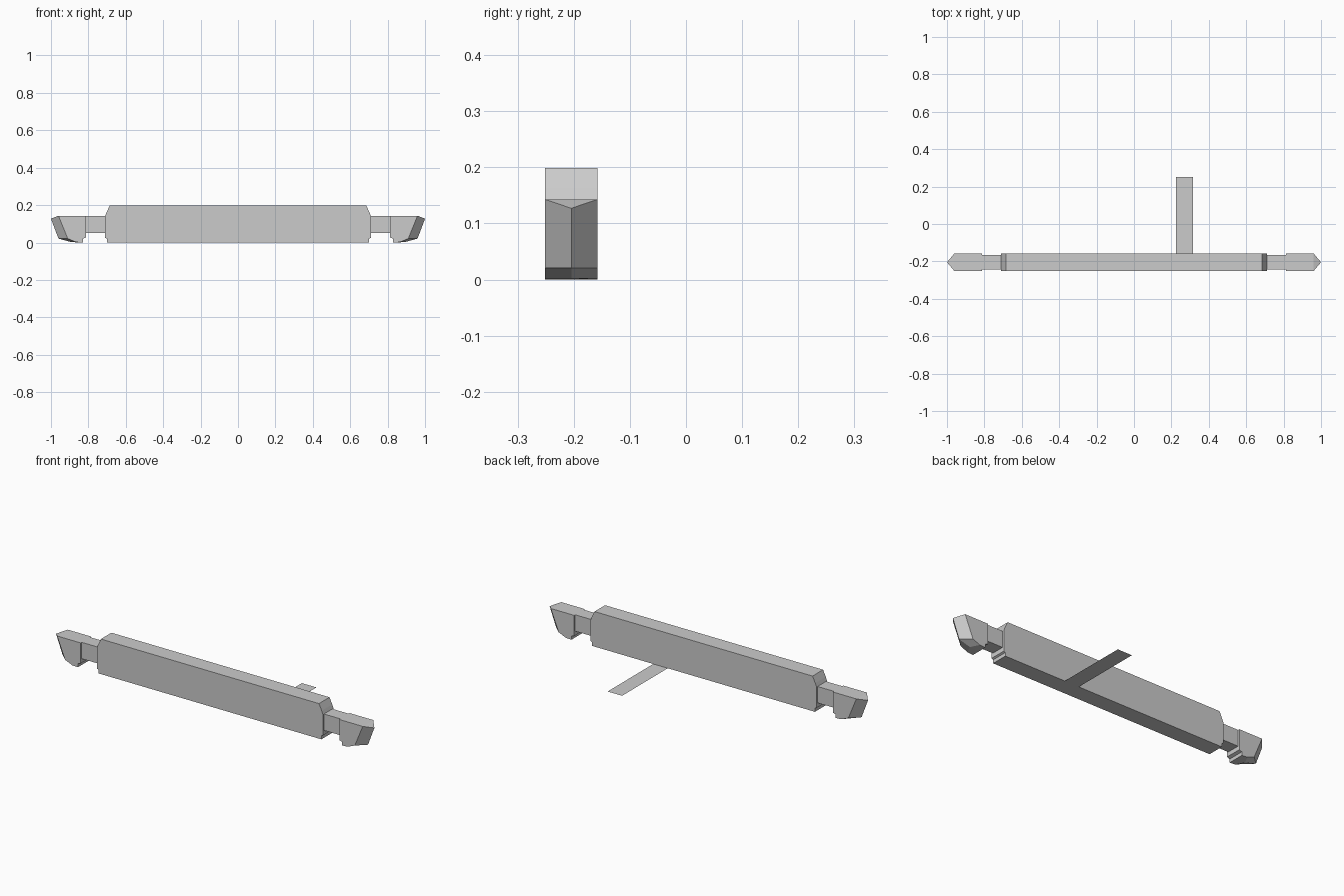
import bpy, bmesh

if "Cube" in bpy.data.objects:
    bpy.data.objects.remove(bpy.data.objects["Cube"])

YC = -0.2045      # centre line of the beam in y
HALF = 0.0472     # half thickness of beam and coupler heads


def loft(name, sections):
    """Join matching x-z profiles placed at successive y values, capping both ends."""
    bm = bmesh.new()
    rings = [[bm.verts.new((x, y, z)) for x, z in prof] for y, prof in sections]
    n = len(rings[0])
    for a, b in zip(rings, rings[1:]):
        for i in range(n):
            j = (i + 1) % n
            bm.faces.new((a[i], a[j], b[j], b[i]))
    bm.faces.new(rings[0][::-1])
    bm.faces.new(rings[-1])
    bmesh.ops.recalc_face_normals(bm, faces=bm.faces)
    me = bpy.data.meshes.new(name)
    bm.to_mesh(me)
    bm.free()
    ob = bpy.data.objects.new(name, me)
    bpy.context.collection.objects.link(ob)
    return ob


def prism(name, prof, half):
    return loft(name, [(YC - half, prof), (YC + half, prof)])


# Main beam with stepped, chamfered ends
end = [(0.70, 0.0), (0.70, 0.02), (0.71, 0.025), (0.71, 0.143), (0.702, 0.163),
       (0.694, 0.18), (0.685, 0.199)]
prism("beam", end + [(-x, z) for x, z in reversed(end)], HALF)

# Necks and pointed heads, repeated at each end
neck = [(0.70, 0.05), (0.82, 0.05), (0.82, 0.143), (0.70, 0.143)]
back = [(0.83, 0.0), (0.83, 0.02), (0.813, 0.026), (0.813, 0.143), (0.96, 0.143)]
side = back + [(0.96, 0.143), (0.91, 0.021), (0.865, 0.002)]
ridge = back + [(1.0, 0.127), (0.96, 0.021), (0.89, 0.002)]
for label, s in (("right", 1), ("left", -1)):
    def flip(p):
        return [(s * x, z) for x, z in p]
    prism(label + "_neck", flip(neck), 0.038)
    head = loft(label + "_head", [(YC - HALF, flip(side)), (YC, flip(ridge)),
                                  (YC + HALF, flip(side))])
    # merge the doubled corner so the nose top becomes a triangle
    bm = bmesh.new()
    bm.from_mesh(head.data)
    bmesh.ops.remove_doubles(bm, verts=bm.verts, dist=1e-5)
    bm.to_mesh(head.data)
    bm.free()

# Flat strip on the ground behind the beam
bm = bmesh.new()
bm.faces.new([bm.verts.new(v) for v in
              ((0.225, YC + HALF, 0), (0.316, YC + HALF, 0),
               (0.316, 0.2517, 0), (0.225, 0.2517, 0))])
me = bpy.data.meshes.new("ground_strip")
bm.to_mesh(me)
bm.free()
bpy.context.collection.objects.link(bpy.data.objects.new("ground_strip", me))
